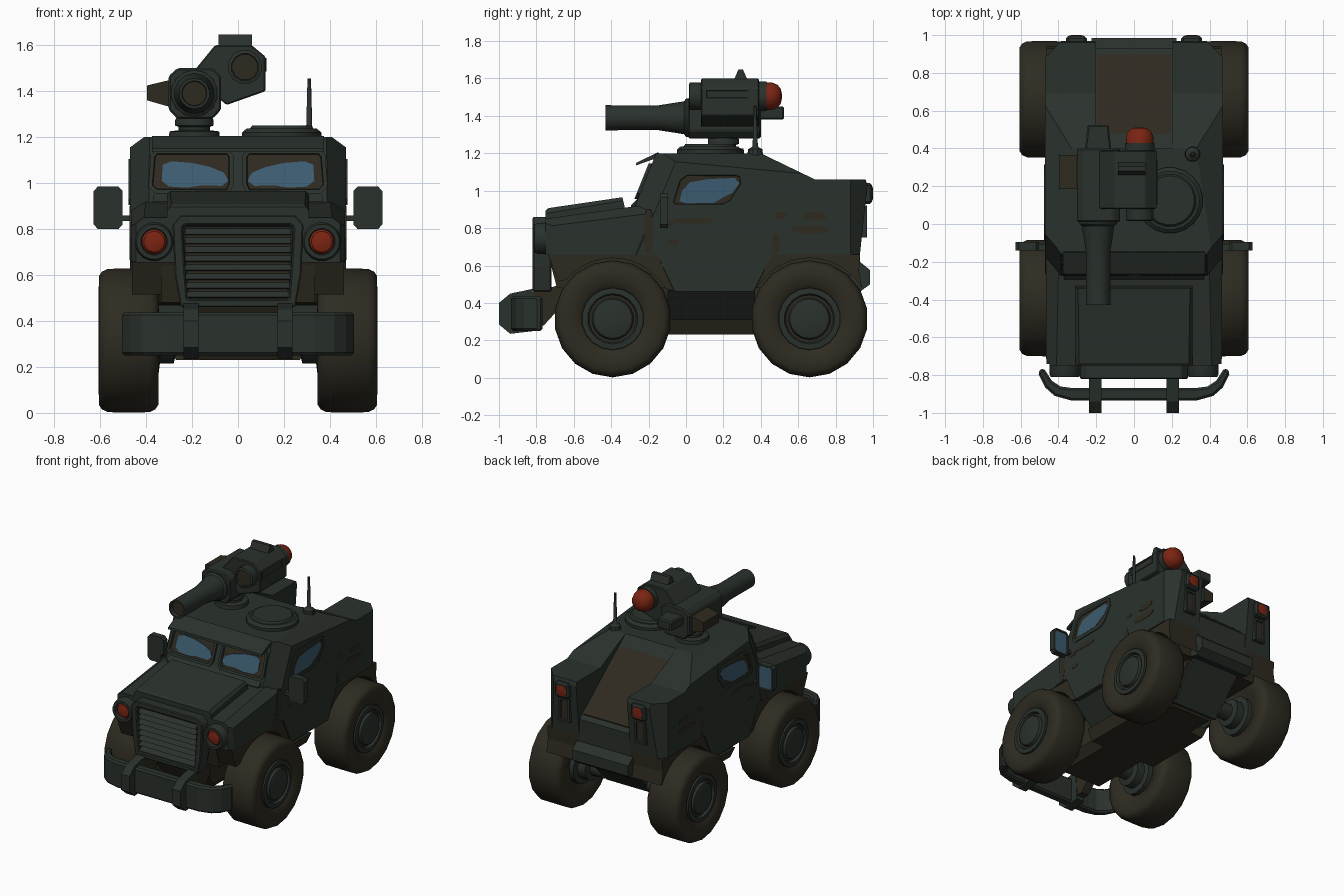
import bpy, bmesh, math


def material(name, c):
    m = bpy.data.materials.new(name)
    m.diffuse_color = (*c, 1)
    return m


GREEN = material("dark green paint", (0.023, 0.031, 0.025))
BROWN = material("muddy brown", (0.027, 0.023, 0.014))
TYRE = material("tyre rubber", (0.027, 0.024, 0.015))
RED = material("red lamp", (0.2, 0.018, 0.006))
GLASS = material("blue glass", (0.045, 0.105, 0.16))


def finish(name, bm, mats, mirror=False, bevel=0, smooth=False):
    bmesh.ops.recalc_face_normals(bm, faces=bm.faces)
    for i in range(2 if mirror else 1):
        if i:
            for v in bm.verts:
                v.co.x *= -1
            bmesh.ops.reverse_faces(bm, faces=bm.faces)
        me = bpy.data.meshes.new(name)
        bm.to_mesh(me)
        for m in mats:
            me.materials.append(m)
        if smooth:
            me.shade_smooth()
            me.set_sharp_from_angle(angle=math.radians(35))
        ob = bpy.data.objects.new(name + ("_left" if i else ""), me)
        bpy.context.collection.objects.link(ob)
        if bevel:
            b = ob.modifiers.new("bevel", 'BEVEL')
            b.width, b.segments, b.limit_method = bevel, 1, 'ANGLE'
    bm.free()


def prism(name, pts, axis, a, b, mat=GREEN, mirror=False, bevel=0, cuts=(), rim=None, shear=None):
    """Extrude a profile along an axis, slice it with planes, optionally recess the end cap at b."""
    bm = bmesh.new()

    def at(p, t):
        return {'x': (t, *p), 'y': (p[0], t, p[1]), 'z': (*p, t)}[axis]
    A = [bm.verts.new(at(p, a)) for p in pts]
    B = [bm.verts.new(at(p, b)) for p in pts]
    bm.faces.new(A)
    cap = bm.faces.new(B)
    n = len(pts)
    for i in range(n):
        j = (i + 1) % n
        bm.faces.new((A[i], A[j], B[j], B[i]))
    bmesh.ops.recalc_face_normals(bm, faces=bm.faces)
    mats = [mat]
    if rim:  # rim = (border, depth, inner material)
        bmesh.ops.inset_individual(bm, faces=[cap], thickness=rim[0])
        bmesh.ops.inset_individual(bm, faces=[cap], thickness=0.004, depth=-rim[1])
        cap.material_index = 1
        mats.append(rim[2])
    for co, no in cuts:
        for s in ((1, -1) if a < 0 and axis == 'x' else (1,)):
            bmesh.ops.bisect_plane(bm, geom=bm.verts[:] + bm.edges[:] + bm.faces[:],
                                   plane_co=(co[0] * s, *co[1:]), plane_no=(no[0] * s, *no[1:]),
                                   clear_outer=True)
            bmesh.ops.holes_fill(bm, edges=[e for e in bm.edges if e.is_boundary], sides=0)
    if shear:
        for v in bm.verts:
            v.co.y += shear[0] * (v.co.z - shear[1])
    finish(name, bm, mats, mirror, bevel)


def box(name, x, y, z, mat=GREEN, **k):
    prism(name, [(y[0], z[0]), (y[1], z[0]), (y[1], z[1]), (y[0], z[1])], 'x', *x, mat, **k)


def lathe(name, prof, axis, c, n, mat=GREEN, mirror=False):
    """Revolve (radius, position) pairs about an axis through c."""
    bm = bmesh.new()
    rings = []
    for r, t in prof:
        ring = []
        for i in range(n):
            w = 2 * math.pi * (i + 0.5) / n
            p, q = r * math.cos(w), r * math.sin(w)
            ring.append(bm.verts.new({'x': (t, c[0] + p, c[1] + q), 'y': (c[0] + p, t, c[1] + q),
                                      'z': (c[0] + p, c[1] + q, t)}[axis]))
        rings.append(ring)
    for R, S in zip(rings, rings[1:]):
        for i in range(n):
            bm.faces.new((R[i], R[i - 1], S[i - 1], S[i]))
    bm.faces.new(rings[0])
    bm.faces.new(rings[-1])
    finish(name, bm, [mat], mirror, smooth=True)


def sym(pts):
    return pts + [(-x, y) for x, y in reversed(pts)]


# wheels, hubs and axles
for end, y in (("front", -0.392), ("rear", 0.66)):
    c = (y, 0.315)
    lathe(end + "_tyre", [(0.15, 0.38), (0.19, 0.358), (0.235, 0.347), (0.28, 0.347), (0.300, 0.36), (0.312, 0.385),
                          (0.313, 0.475), (0.312, 0.565), (0.300, 0.592), (0.28, 0.605), (0.235, 0.606), (0.19, 0.598),
                          (0.165, 0.58)], 'x', c, 18, TYRE, True)
    lathe(end + "_hub", [(0.168, 0.57), (0.165, 0.595), (0.135, 0.598), (0.125, 0.575), (0.115, 0.575),
                         (0.105, 0.6), (0.09, 0.605)], 'x', c, 18, GREEN, True)
    lathe(end + "_inner_hub", [(0.06, 0.18), (0.06, 0.27), (0.1, 0.28), (0.1, 0.34), (0.14, 0.345), (0.14, 0.39)],
          'x', c, 14, GREEN, True)
    # brown fender with the wheel arch following the tyre
    arch = [(y + 0.325 * math.cos(math.radians(w)), 0.315 + 0.325 * math.sin(math.radians(w)))
            for w in range(140, 29, -10)]
    ends = ([(-0.74, 0.66), (-0.68, 0.515)], [(-0.065, 0.465), (-0.155, 0.66)]) if y < 0 else \
        ([(0.46, 0.66), (0.365, 0.465)], [(0.925, 0.57), (0.93, 0.66)])
    prism(end + "_fender", ends[0] + arch + ends[1], 'x', -0.462, 0.462, BROWN)

# chassis and sill
prism("inner_hull", [(-0.69, 0.48), (-0.74, 0.67), (0.91, 0.67), (0.86, 0.48)], 'x', -0.335, 0.335, BROWN)
prism("chassis", [(-0.70, 0.49), (-0.56, 0.23), (0.60, 0.23), (0.84, 0.49)], 'x', -0.21, 0.21, BROWN,
      cuts=[((0.21, 0, 0.29), (0.06, 0, -0.05))])
prism("rear_underside", [(0.62, 0.24), (0.865, 0.505), (0.88, 0.49), (0.64, 0.235)], 'x', -0.19, 0.19)
prism("sill", sym([(0.29, 0.31), (0.445, 0.47)]), 'y', -0.10, 0.37)
prism("belly_plate", sym([(0.27, 0.23), (0.31, 0.312)]), 'y', -0.12, 0.40, BROWN)

# cabin: two outer flanks with rear fins, and a lower sloped centre
lower = [(0.36, 0.46), (-0.06, 0.46), (-0.155, 0.66), (-0.28, 0.66), (-0.28, 0.90), (-0.16, 1.2), (0.40, 1.2)]
prism("cabin_flank", lower + [(0.69, 1.06), (0.96, 1.06), (0.97, 1.03), (0.93, 0.66), (0.46, 0.66)], 'x', 0.205, 0.47,
      mirror=True, cuts=[((0.39, 0, 1.2), (0.53, 0.08, 0.85)), ((0.47, 0.88, 0), (1, 0.95, 0)),
                         ((0.47, -0.12, 1.0), (0.8, -0.55, 0.23))])
prism("cabin_centre", lower + [(0.93, 0.78), (0.93, 0.60), (0.85, 0.50)], 'x', -0.205, 0.205)
prism("rear_slope_panel", [(0.48, 1.13), (0.48, 1.144), (0.90, 0.811), (0.90, 0.79)], 'x', -0.195, 0.195, BROWN)
prism("rear_step", [(0.86, 0.62), (0.93, 0.62), (0.985, 0.575), (0.985, 0.50), (0.93, 0.46), (0.86, 0.48)],
      'x', -0.225, 0.225)

# tail lamps
box("tail_lamp_housing", (0.25, 0.36), (0.93, 0.995), (0.93, 1.04), mirror=True, bevel=0.012)
lathe("tail_lamp", [(0.04, 0.98), (0.04, 0.997), (0.025, 1.0)], 'y', (0.305, 0.985), 12, RED, True)
prism("tail_vent", [(0.26, 0.75), (0.35, 0.75), (0.35, 0.92), (0.26, 0.92)], 'y', 0.92, 0.968, mirror=True,
      rim=(0.02, 0.012, BROWN))

# hood
prism("hood_base", [(-0.75, 0.655), (-0.75, 0.85), (-0.25, 0.92), (-0.15, 0.92), (-0.15, 0.655)], 'x', -0.465, 0.465,
      cuts=[((0.41, -0.75, 0.85), (0.6, -0.1, 0.8)), ((0.465, -0.715, 0), (1, -0.6, 0))])
prism("hood_bulge", [(-0.75, 0.80), (-0.75, 0.895), (-0.735, 0.907), (-0.34, 0.965), (-0.325, 0.90)], 'x', -0.31, 0.31,
      cuts=[((0.29, -0.75, 0.905), (0.8, -0.1, 0.6))])

# grille with slats
prism("grille", sym([(0.25, 0.46), (0.275, 0.60), (0.285, 0.82), (0.25, 0.86)]), 'y', -0.72, -0.82, bevel=0.006,
      rim=(0.045, 0.03, BROWN))
for i in range(8):
    z = 0.50 + i * 0.039
    prism("grille_slat", [(-0.785, z), (-0.818, z + 0.004), (-0.785, z + 0.033)], 'x', -0.23, 0.23)

# headlamps
lathe("headlamp_housing", [(0.085, -0.72), (0.085, -0.79), (0.077, -0.81), (0.058, -0.81), (0.054, -0.785)],
      'y', (0.365, 0.745), 16, GREEN, True)
lathe("headlamp", [(0.055, -0.785), (0.045, -0.80), (0.02, -0.807)], 'y', (0.365, 0.745), 16, RED, True)

# front bumper and its brackets
outer = [(0.33, -0.935), (0.42, -0.91), (0.47, -0.865), (0.51, -0.785)]
inner = [(0.48, -0.76), (0.435, -0.83), (0.39, -0.86), (0.33, -0.868)]
prism("front_bumper", sym(outer + inner), 'z', 0.25, 0.437, bevel=0.012)
prism("bumper_bracket", [(-1.0, 0.285), (-1.0, 0.40), (-0.94, 0.45), (-0.82, 0.475), (-0.81, 0.25), (-0.94, 0.235)],
      'x', 0.172, 0.238, mirror=True)
prism("bumper_arm", [(-0.82, 0.28), (-0.82, 0.46), (-0.65, 0.50), (-0.65, 0.40), (-0.76, 0.28)], 'x', 0.175, 0.235,
      BROWN, mirror=True)

# windscreen panes and visor
prism("windscreen_frame", [(0.02, 0.99), (0.04, 0.955), (0.36, 0.955), (0.39, 0.985), (0.38, 1.12), (0.36, 1.145),
                           (0.04, 1.145), (0.02, 1.12)], 'y', -0.20, -0.238, mirror=True, rim=(0.018, 0.016, BROWN),
      shear=(0.4, 1.05))
prism("windscreen_glass", [(0.042, 1.01), (0.07, 0.988), (0.16, 0.99), (0.22, 0.98), (0.30, 0.985), (0.332, 1.01),
                           (0.328, 1.08), (0.29, 1.095), (0.20, 1.088), (0.12, 1.07), (0.06, 1.045)],
      'y', -0.219, -0.227, GLASS, mirror=True, shear=(0.4, 1.05))
prism("visor", [(-0.268, 1.135), (-0.265, 1.15), (-0.15, 1.205), (-0.13, 1.185), (-0.17, 1.17)], 'x', -0.375, 0.375)
prism("windscreen_cowl", [(-0.29, 0.88), (-0.295, 0.92), (-0.255, 0.96), (-0.22, 0.96), (-0.22, 0.88)], 'x', -0.37, 0.37)

# side windows
prism("side_window_frame", [(-0.09, 0.93), (-0.06, 0.905), (0.20, 0.905), (0.25, 0.93), (0.315, 1.03), (0.305, 1.09),
                            (0.27, 1.105), (0.0, 1.105), (-0.05, 1.07)], 'x', 0.44, 0.476, mirror=True,
      rim=(0.022, 0.005, BROWN))
prism("side_window_glass", [(-0.035, 0.945), (0.0, 0.932), (0.15, 0.935), (0.20, 0.965), (0.25, 0.99), (0.285, 1.04),
                            (0.26, 1.068), (0.12, 1.062), (0.02, 1.045), (-0.02, 1.0)],
      'x', 0.468, 0.473, GLASS, mirror=True)

# mud stains on the flanks
for y0, y1, z0, z1 in ((-0.225, -0.175, 0.665, 0.90), (-0.06, 0.15, 0.825, 0.855), (-0.14, -0.06, 0.81, 0.84),
                       (-0.10, -0.04, 0.71, 0.74), (0.47, 0.54, 0.85, 0.885), (0.62, 0.75, 0.84, 0.885),
                       (0.56, 0.76, 0.77, 0.815), (0.46, 0.50, 0.67, 0.77)):
    d, e = (y1 - y0) * 0.25, (z1 - z0) * 0.3
    prism("mud_stain", [(y0 + d, z0), (y1 - d, z0), (y1, z0 + e), (y1, z1 - e), (y1 - d, z1), (y0 + d, z1),
                        (y0, z1 - e), (y0, z0 + e)], 'x', 0.466, 0.472, BROWN, mirror=True)

# wing mirrors
box("mirror_arm", (0.44, 0.60), (-0.14, -0.105), (0.835, 0.86), mirror=True)
prism("wing_mirror", [(0.52, 0.80), (0.61, 0.80), (0.628, 0.82), (0.628, 0.965), (0.61, 0.985), (0.52, 0.985),
                      (0.502, 0.965), (0.502, 0.82)], 'y', -0.14, -0.095, mirror=True, rim=(0.012, 0.005, GLASS))

# roof hatch and antenna
lathe("roof_hatch", [(0.175, 1.18), (0.175, 1.22), (0.155, 1.237), (0.14, 1.237), (0.13, 1.25)], 'z', (0.19, 0.125), 20)
lathe("antenna", [(0.042, 1.19), (0.038, 1.222), (0.02, 1.232), (0.014, 1.24), (0.008, 1.455)], 'z', (0.31, 0.37), 10)

# turret base
lathe("turret_base", [(0.115, 1.19), (0.11, 1.225), (0.07, 1.23), (0.07, 1.245), (0.085, 1.25), (0.085, 1.275),
                      (0.07, 1.30)], 'z', (-0.19, 0.20), 16)
# gun body, barrel, breech and side box
prism("gun_body", [(-0.265, 1.28), (-0.11, 1.28), (-0.073, 1.32), (-0.073, 1.465), (-0.11, 1.50), (-0.265, 1.50),
                   (-0.302, 1.465), (-0.302, 1.32)], 'y', 0.01, 0.40, bevel=0.008)
lathe("gun_barrel", [(0.052, -0.40), (0.055, -0.43), (0.067, -0.43), (0.066, -0.15), (0.088, -0.01), (0.102, 0.0),
                     (0.102, 0.03)], 'y', (-0.19, 1.39), 14)
lathe("muzzle_core", [(0.053, -0.39), (0.053, -0.405)], 'y', (-0.19, 1.39), 14, BROWN)
prism("gun_breech", [(-0.26, 0.39), (-0.12, 0.39), (-0.135, 0.525), (-0.245, 0.525)], 'z', 1.38, 1.45, bevel=0.008)
prism("gun_side_box", [(-0.29, 1.33), (-0.29, 1.45), (-0.396, 1.425), (-0.396, 1.36)], 'y', 0.185, 0.365, BROWN)
# sight housing, lens, lamp dome
prism("sight_body", [(-0.19, 1.49), (-0.10, 1.60), (0.06, 1.60), (0.12, 1.55), (0.12, 1.40), (-0.05, 1.34), (-0.12, 1.40)],
      'y', 0.08, 0.39, bevel=0.006)
lathe("sight_lens_tube", [(0.075, 0.12), (0.075, 0.02), (0.06, 0.015), (0.056, 0.03)], 'y', (0.03, 1.505), 12)
lathe("sight_lens", [(0.057, 0.035), (0.057, 0.025)], 'y', (0.03, 1.505), 12, BROWN)
lathe("sight_lamp_collar", [(0.08, 0.37), (0.08, 0.43)], 'y', (0.03, 1.505), 16)
lathe("sight_lamp_dome", [(0.075, 0.42), (0.075, 0.46), (0.062, 0.49), (0.04, 0.507), (0.015, 0.512)], 'y',
      (0.03, 1.505), 16, RED)
prism("sight_top", [(0.255, 1.59), (0.33, 1.59), (0.305, 1.647), (0.28, 1.647)], 'x', -0.085, 0.06)
prism("sight_side_panel", [(0.10, 1.485), (0.34, 1.485), (0.34, 1.545), (0.10, 1.545)], 'x', 0.10, 0.125,
      rim=(0.014, 0.006, BROWN))
